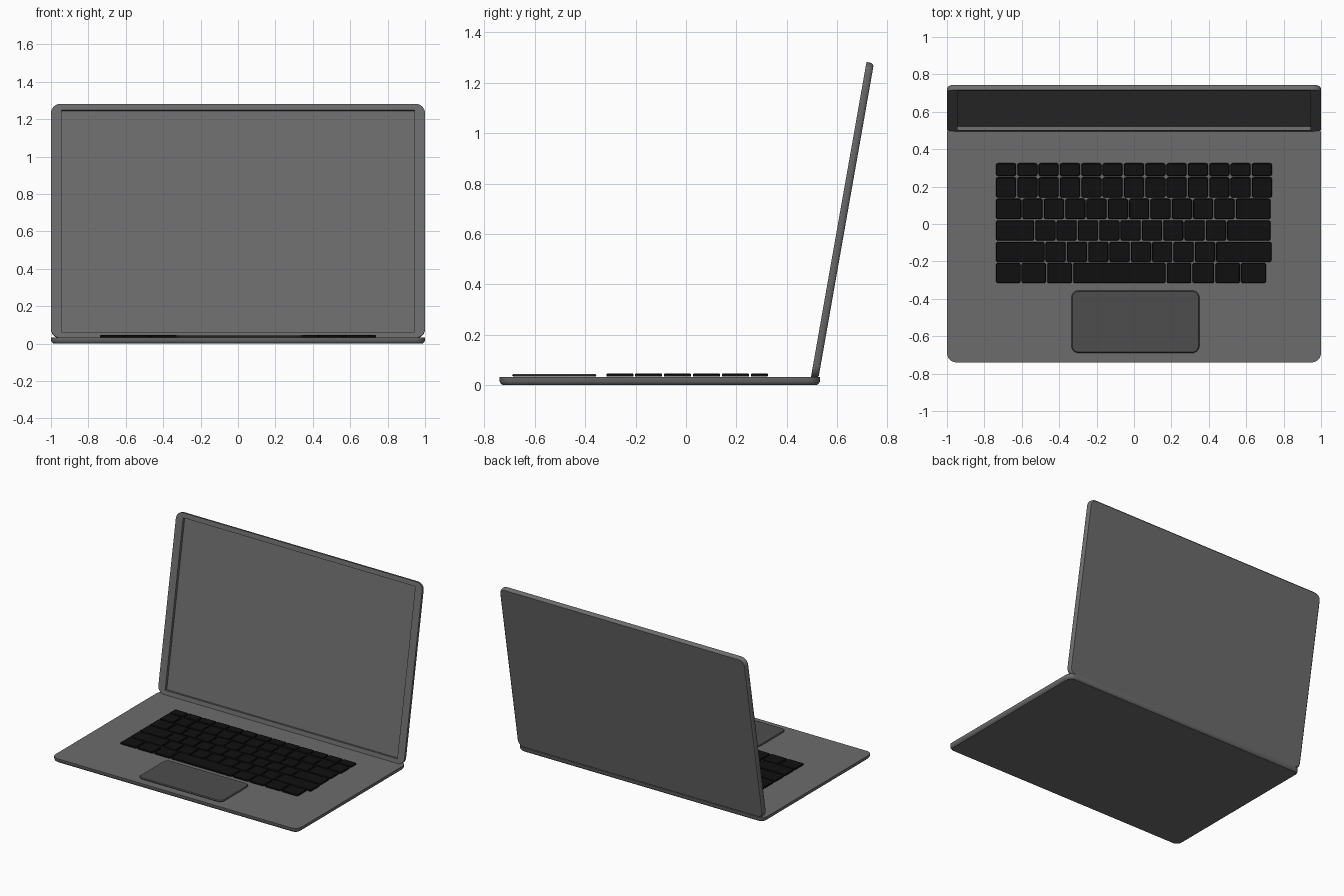
import bpy, bmesh, math
from mathutils import Matrix

if "Cube" in bpy.data.objects:
    bpy.data.objects.remove(bpy.data.objects["Cube"])


def material(name, v):
    m = bpy.data.materials.new(name)
    m.diffuse_color = (v, v, v, 1)
    m.use_nodes = True
    m.node_tree.nodes["Principled BSDF"].inputs["Base Color"].default_value = m.diffuse_color
    return m


BODY = material("body_grey", 0.15)
PAD = material("pad_grey", 0.075)
BLACK = material("key_black", 0.005)


def outline(x0, x1, y0, y1, r, seg):
    """Rounded rectangle, counter-clockwise."""
    pts = []
    corners = [(x1 - r, y1 - r), (x0 + r, y1 - r), (x0 + r, y0 + r), (x1 - r, y0 + r)]
    for i, (cx, cy) in enumerate(corners):
        for k in range(seg + 1):
            a = math.radians(90 * (i + k / seg))
            pts.append((cx + r * math.cos(a), cy + r * math.sin(a)))
    return pts


def slab(name, x0, x1, y0, y1, r, layers, mat, seg=6, smooth=True):
    """Rounded plate lofted through (z, inset) layers."""
    bm = bmesh.new()
    rings = []
    for z, d in layers:
        pts = outline(x0 + d, x1 - d, y0 + d, y1 - d, max(r - d, 0.002), seg)
        rings.append([bm.verts.new((x, y, z)) for x, y in pts])
    n = len(rings[0])
    for a, b in zip(rings, rings[1:]):
        for i in range(n):
            j = (i + 1) % n
            bm.faces.new((a[i], a[j], b[j], b[i]))
    bm.faces.new(rings[0][::-1])
    bm.faces.new(rings[-1])
    me = bpy.data.meshes.new(name)
    bm.to_mesh(me)
    bm.free()
    me.materials.append(mat)
    ob = bpy.data.objects.new(name, me)
    bpy.context.collection.objects.link(ob)
    if smooth:
        bpy.ops.object.select_all(action='DESELECT')
        ob.select_set(True)
        bpy.context.view_layer.objects.active = ob
        bpy.ops.object.shade_smooth_by_angle(angle=math.radians(30))
    return ob


# Base with softened underside edge
shell = [(0, 0.014), (0.006, 0.006), (0.014, 0.001), (0.032, 0)]
slab("base", -1, 1, -0.74, 0.532, 0.05, shell, BODY)

# Lid: same shell shape, leaning back, with a recessed screen
lid_shell = [(0, 0.01), (0.005, 0.004), (0.012, 0), (0.03, 0)]
lid = slab("lid", -1, 1, 0, 1.27, 0.05, lid_shell, BODY)
bpy.ops.mesh.primitive_cube_add(size=1)
cutter = bpy.context.object
cutter.name = "screen_cutter"
cutter.data.transform(Matrix.Translation((0, 0.634, 0.035))
                      @ Matrix.Diagonal((1.886, 1.204, 0.05, 1)))
cutter.data.materials.append(BODY)
cutter.hide_render = True
cutter.hide_set(True)
for ob in (lid, cutter):
    ob.location = (0, 0.525, 0.026)
    ob.rotation_euler = (math.radians(80), 0, 0)
cut = lid.modifiers.new("screen_recess", 'BOOLEAN')
cut.operation = 'DIFFERENCE'
cut.solver = 'EXACT'
cut.object = cutter

# Trackpad
slab("trackpad", -0.335, 0.35, -0.69, -0.355, 0.04,
     [(0.034, 0.004), (0.039, 0), (0.045, 0.005)], PAD)

# Keyboard rows: bottom, top, key widths
U = 0.114
rows = [
    (0.257, 0.325, [U] * 13),
    (0.142, 0.250, [U] * 13),
    (0.027, 0.135, [0.142] + [U] * 10 + [0.192]),
    (-0.088, 0.020, [0.21] + [U] * 9 + [0.238]),
    (-0.203, -0.095, [0.265] + [U] * 8 + [0.302]),
    (-0.316, -0.208, [0.137, 0.137, 0.139, 0.5, 0.137, 0.123, 0.137, 0.14]),
]
GAP = 0.007
for r, (y0, y1, widths) in enumerate(rows):
    x = -0.741
    for c, w in enumerate(widths):
        slab(f"key_{r + 1}_{c + 1}", x + GAP / 2, x + w - GAP / 2, y0, y1, 0.01,
             [(0.034, 0.002), (0.037, 0), (0.043, 0), (0.046, 0.003)], BLACK,
             seg=3, smooth=False)
        x += w
